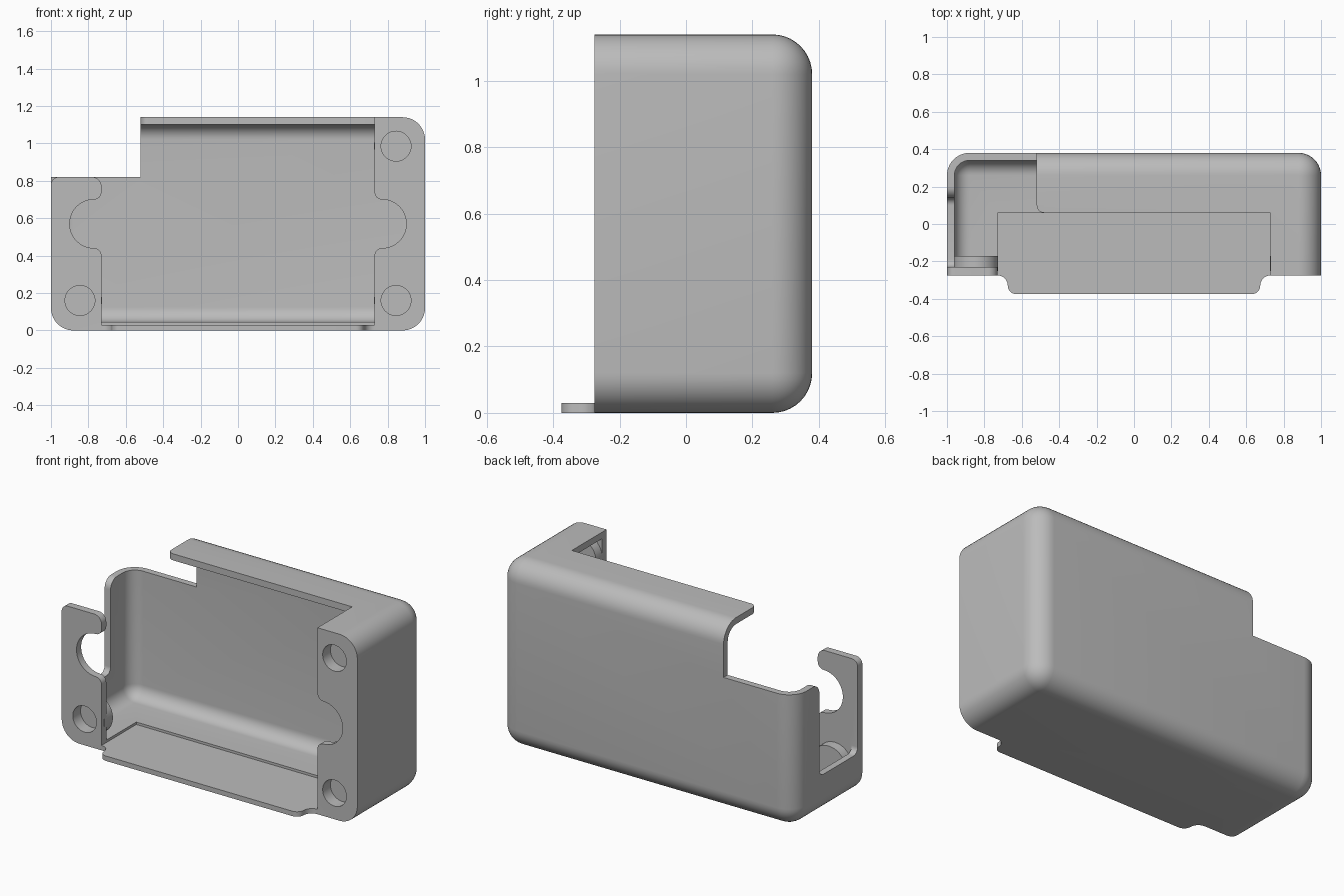
import bpy, bmesh, math
from mathutils import Vector

if "Cube" in bpy.data.objects:
    bpy.data.objects.remove(bpy.data.objects["Cube"])

FRONT, BACK, TOP = -0.275, 0.38, 1.14


def new_object(name, bm):
    bmesh.ops.recalc_face_normals(bm, faces=bm.faces[:])
    mesh = bpy.data.meshes.new(name)
    bm.to_mesh(mesh)
    bm.free()
    obj = bpy.data.objects.new(name, mesh)
    bpy.context.collection.objects.link(obj)
    return obj


def arc(cx, cy, r, a0, a1, n=8):
    return [(cx + r * math.cos(math.radians(a0 + (a1 - a0) * i / n)),
             cy + r * math.sin(math.radians(a0 + (a1 - a0) * i / n))) for i in range(n + 1)]


def prism(name, pts, axis, a, b):
    """Extrude a 2D profile along the axis from a to b."""
    place = {'X': lambda p, d: (d, p[0], p[1]),
             'Y': lambda p, d: (p[0], d, p[1]),
             'Z': lambda p, d: (p[0], p[1], d)}[axis]
    bm = bmesh.new()
    face = bm.faces.new([bm.verts.new(place(p, a)) for p in pts])
    ext = bmesh.ops.extrude_face_region(bm, geom=[face])
    move = Vector(place((0, 0), b - a))
    bmesh.ops.translate(bm, vec=move, verts=[v for v in ext['geom'] if isinstance(v, bmesh.types.BMVert)])
    return new_object(name, bm)


def rect(x0, y0, x1, y1):
    return [(x0, y0), (x1, y0), (x1, y1), (x0, y1)]


def tub(name, lo, hi, radius):
    """Box with a flat front and all other edges rounded."""
    bm = bmesh.new()
    bmesh.ops.create_cube(bm, size=1)
    for v in bm.verts:
        v.co = [hi[i] if v.co[i] > 0 else lo[i] for i in range(3)]
    edges = [e for e in bm.edges if any(v.co.y > lo[1] + 0.01 for v in e.verts)]
    bmesh.ops.bevel(bm, geom=edges, offset=radius, segments=10, profile=0.5, affect='EDGES')
    return new_object(name, bm)


def combine(target, other, operation):
    mod = target.modifiers.new(operation.lower(), 'BOOLEAN')
    mod.operation, mod.solver, mod.object = operation, 'EXACT', other
    bpy.context.view_layer.objects.active = target
    bpy.ops.object.modifier_apply(modifier=mod.name)
    bpy.data.objects.remove(other, do_unlink=True)


# Rounded outer body, hollowed out
case = tub("case_shell", (-1, FRONT, 0), (1, BACK, TOP), 0.12)
combine(case, tub("cavity", (-0.96, -0.23, 0.045), (0.96, 0.34, 1.1), 0.08), 'DIFFERENCE')

# Stepped-down upper left corner
combine(case, prism("corner_step", rect(-1.2, 0.82, -0.52, 1.3), 'Y', -0.5, 0.6), 'DIFFERENCE')

# Front opening between the flanges, with a round bay on each side
bay = (arc(-0.77, 0.40, 0.04, 0, 90, 6) + arc(-0.77, 0.57, 0.13, 270, 90, 24)[1:-1]
       + arc(-0.77, 0.74, 0.04, 270, 360, 6))
lip = arc(-0.78, 0.77, 0.05, 0, 90)
opening = ([(-0.73, 0.045)] + bay + lip + [(-0.78, 1.3), (0.73, 1.3)]
           + [(-x, z) for x, z in reversed(bay)] + [(0.73, 0.045)])
combine(case, prism("front_opening", opening, 'Y', -0.4, -0.2), 'DIFFERENCE')

# Notch in the top wall with a rounded corner at the step
notch = [(-0.6, -0.4), (0.73, -0.4), (0.73, 0.06)] + arc(-0.48, 0.10, 0.04, 270, 180) + [(-0.6, 0.10)]
combine(case, prism("top_notch", notch, 'Z', 1.0, 1.3), 'DIFFERENCE')

# Shallow recess in the floor, level with the front tab
combine(case, prism("floor_recess", rect(-0.73, -0.4, 0.73, 0.06), 'Z', 0.03, 0.2), 'DIFFERENCE')

# Slot in the left wall behind the flange
slot = ([(-0.23, 1.0), (-0.23, 0.29)] + arc(-0.19, 0.29, 0.04, 180, 270)[1:]
        + arc(0.10, 0.29, 0.04, 270, 360) + arc(0.20, 0.76, 0.06, 180, 90) + [(0.20, 1.0)])
combine(case, prism("side_slot", slot, 'X', -1.2, -0.93), 'DIFFERENCE')

# Small rounded top corner of the left flange
tip = [(-1.1, 0.9), (-1.1, 0.78)] + arc(-0.96, 0.78, 0.04, 180, 90) + [(-0.96, 0.9)]
combine(case, prism("flange_tip", tip, 'Y', -0.4, -0.23), 'DIFFERENCE')

# Front tab on the floor
side = arc(-0.73, -0.33, 0.055, 90, 0) + arc(-0.63, -0.33, 0.045, 180, 270)
tab = [(-0.73, -0.25)] + side + [(-x, y) for x, y in reversed(side)] + [(0.73, -0.25)]
combine(case, prism("front_tab", tab, 'Z', 0, 0.03), 'UNION')

# Round pads behind the flanges with blind pockets
for x, z in ((-0.845, 0.16), (0.845, 0.16), (0.845, 0.985)):
    combine(case, prism("pad", arc(x, z, 0.118, 0, 360, 40)[:-1], 'Y', -0.25, -0.17), 'UNION')
    combine(case, prism("pocket", arc(x, z, 0.08, 0, 360, 40)[:-1], 'Y', -0.4, -0.2), 'DIFFERENCE')

# Grey plastic and smooth shading
grey = bpy.data.materials.new("grey_plastic")
grey.diffuse_color = (0.5, 0.5, 0.5, 1)
grey.use_nodes = True
grey.node_tree.nodes["Principled BSDF"].inputs["Base Color"].default_value = grey.diffuse_color
case.data.materials.clear()
case.data.materials.append(grey)
for p in case.data.polygons:
    p.material_index = 0
bpy.ops.object.select_all(action='DESELECT')
case.select_set(True)
bpy.context.view_layer.objects.active = case
bpy.ops.object.shade_smooth_by_angle(angle=math.radians(30))
